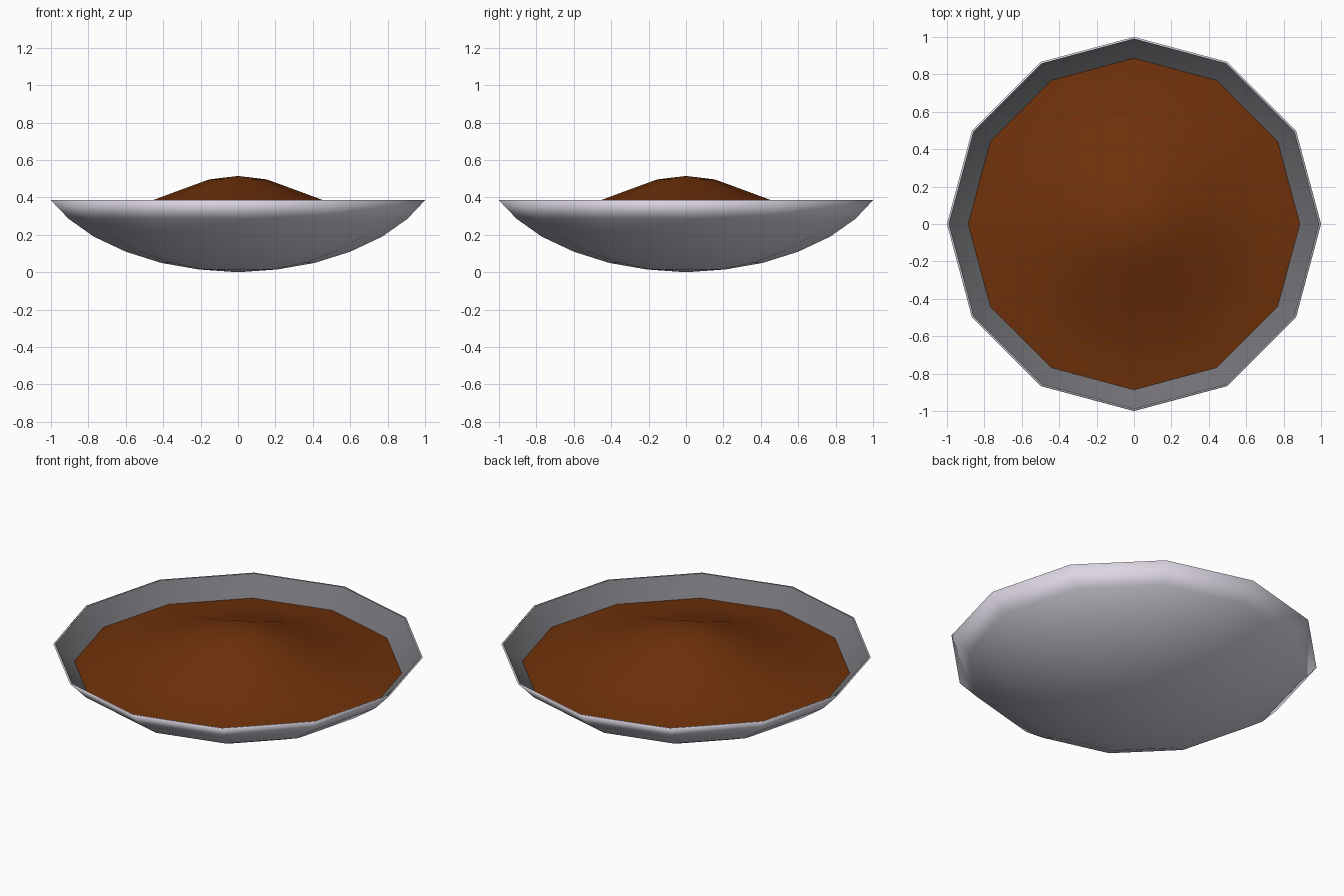
import bpy, bmesh, math

if "Cube" in bpy.data.objects:
    bpy.data.objects.remove(bpy.data.objects["Cube"])

SIDES = 12

def material(name, rgb):
    m = bpy.data.materials.new(name)
    m.diffuse_color = (*rgb, 1.0)
    m.use_nodes = True
    m.node_tree.nodes["Principled BSDF"].inputs["Base Color"].default_value = m.diffuse_color
    return m

def lathe(name, profile, mat):
    """Spin (radius, z) points, listed bottom to top outside, into a smooth mesh."""
    bm = bmesh.new()
    rings = []
    for r, z in profile:
        n = 1 if r == 0 else SIDES
        rings.append([bm.verts.new((r * math.cos(2 * math.pi * i / SIDES),
                                    r * math.sin(2 * math.pi * i / SIDES), z))
                      for i in range(n)])
    for a, b in zip(rings, rings[1:]):
        for i in range(SIDES):
            j = (i + 1) % SIDES
            if len(a) == 1:
                bm.faces.new((a[0], b[j], b[i]))
            elif len(b) == 1:
                bm.faces.new((a[i], a[j], b[0]))
            else:
                bm.faces.new((a[i], a[j], b[j], b[i]))
    for f in bm.faces:
        f.smooth = True
    me = bpy.data.meshes.new(name)
    bm.to_mesh(me)
    bm.free()
    me.materials.append(mat)
    ob = bpy.data.objects.new(name, me)
    bpy.context.collection.objects.link(ob)
    return ob

silver = material("light_silver", (0.72, 0.68, 0.77))
grey = material("lining_grey", (0.17, 0.165, 0.18))
brown = material("food_brown", (0.16, 0.031, 0.003))

# Outer bowl, with a narrow rim softened into the wall
outer = [(0.21, 0.015), (0.41, 0.05), (0.60, 0.11), (0.77, 0.19),
         (0.905, 0.285), (1.0, 0.385)]
lathe("bowl", [(0, 0.0)] + outer + [(0.99, 0.385)], silver)

# Inner wall of the bowl, from rim down to the floor
inner = [(r - 0.012, z + 0.006) for r, z in outer[:-1]] + [(0.99, 0.385)]
lathe("bowl_lining", inner[::-1] + [(0, 0.012)], grey)

# Heaped contents: flared skirt rising to a rounded top
lathe("contents", [(0.89, 0.286), (0.75, 0.302), (0.60, 0.338), (0.45, 0.387),
                   (0.30, 0.443), (0.155, 0.496), (0, 0.515)], brown)
